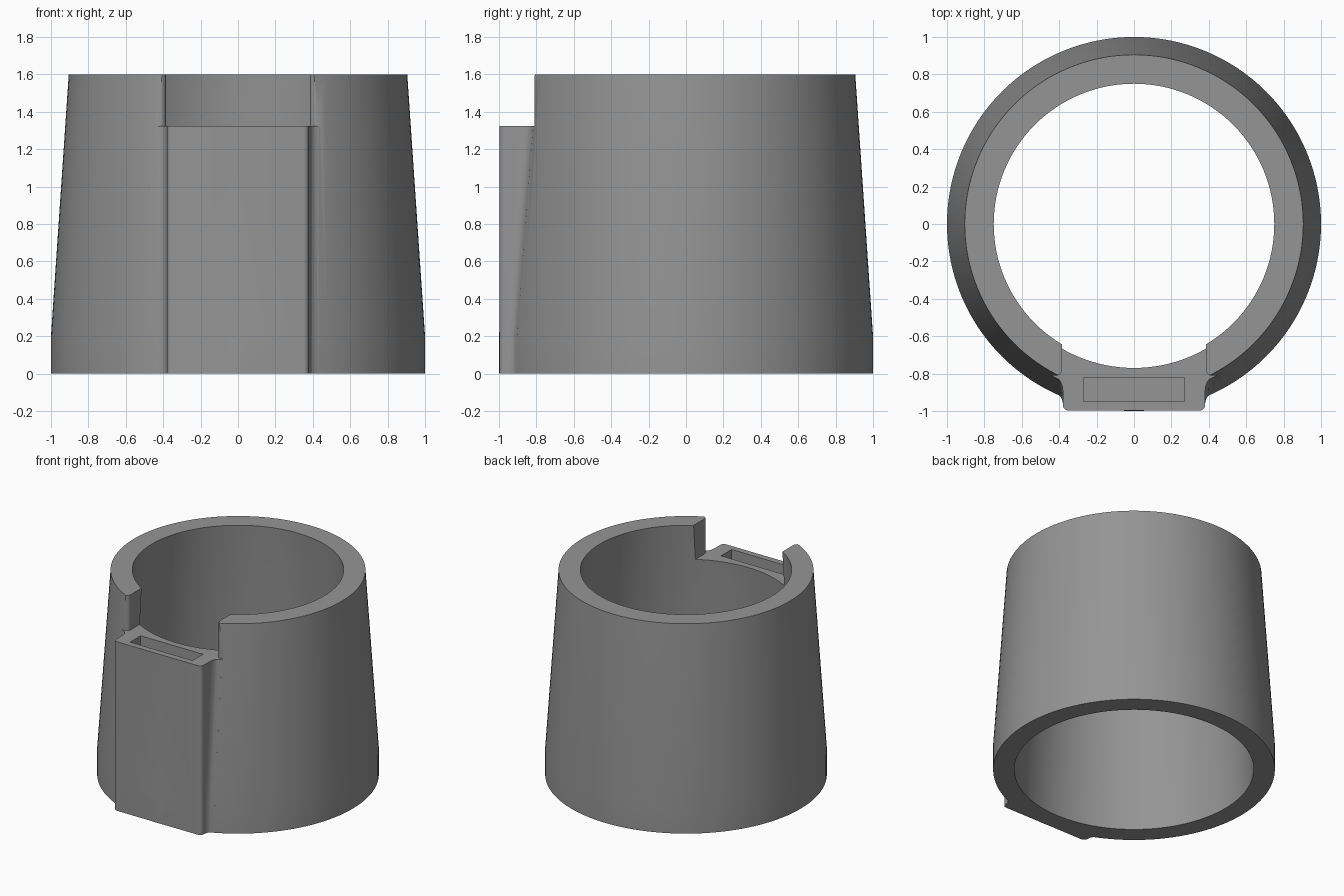
import bpy, bmesh, math

if "Cube" in bpy.data.objects:
    bpy.data.objects.remove(bpy.data.objects["Cube"])

SEG = 128
STEP_Z = 1.325      # height of the notch floor and lug top


def loft(name, sections):
    """Closed solid from a stack of matching rings of (x, y, z)."""
    bm = bmesh.new()
    rings = [[bm.verts.new(p) for p in s] for s in sections]
    n = len(rings[0])
    for a, b in zip(rings, rings[1:]):
        for i in range(n):
            j = (i + 1) % n
            bm.faces.new((a[i], a[j], b[j], b[i]))
    bm.faces.new(rings[0][::-1])
    bm.faces.new(rings[-1])
    bmesh.ops.recalc_face_normals(bm, faces=bm.faces)
    me = bpy.data.meshes.new(name)
    bm.to_mesh(me)
    bm.free()
    ob = bpy.data.objects.new(name, me)
    bpy.context.collection.objects.link(ob)
    return ob


def circle(r, z):
    return [(r * math.cos(2 * math.pi * i / SEG), r * math.sin(2 * math.pi * i / SEG), z)
            for i in range(SEG)]


def mirrored(half, z):
    """Full outline from the right half of a section."""
    return [(x, y, z) for x, y in half] + [(-x, y, z) for x, y in reversed(half)]


def arc(cx, cy, rx, ry, a0, a1, n=6):
    angles = [math.radians(a0 + (a1 - a0) * i / n) for i in range(n + 1)]
    return [(cx + rx * math.cos(a), cy + ry * math.sin(a)) for a in angles]


def combine(target, tool, operation):
    mod = target.modifiers.new(operation.title(), 'BOOLEAN')
    mod.operation, mod.solver, mod.object = operation, 'EXACT', tool
    bpy.context.view_layer.objects.active = target
    bpy.ops.object.modifier_apply(modifier=mod.name)
    bpy.data.objects.remove(tool, do_unlink=True)


def outer_radius(z):
    return 1.0 - 0.095 * max(0, z - 0.2) / 1.4


def lug_section(z):
    """Rounded front corner, straight flank, fillet running into the sleeve."""
    join = -math.sqrt(outer_radius(z) ** 2 - 0.43 ** 2)
    depth = min(0.08, join + 0.965)
    half = arc(0.35, -0.968, 0.03, 0.03, -90, 0)
    half += arc(0.43, join - depth, 0.05, depth, 180, 90)
    half += [(0.43, join + 0.03), (0.36, -0.6)]
    return mirrored(half, z)


# Tapered sleeve with a straight foot
sleeve = loft("sleeve", [circle(outer_radius(z), z) for z in (0, 0.2, 1.6)])

# Flat-fronted lug on the front
lug = loft("lug", [lug_section(z) for z in (0, 0.2, STEP_Z)])
combine(sleeve, lug, 'UNION')

# Tapered bore
bore = loft("bore", [circle(r, z) for r, z in
                     ((0.85, -0.1), (0.85, 0.2), (0.75, 1.6), (0.75, 1.7))])
combine(sleeve, bore, 'DIFFERENCE')

# Notch above the lug, with rounded outer corners
notch_half = [(0.385, -0.5)] + arc(0.415, -0.78, 0.03, 0.03, 180, 270) + [(0.45, -0.81), (0.45, -1.2)]
notch = loft("notch", [mirrored(notch_half, z) for z in (STEP_Z, 1.8)])
combine(sleeve, notch, 'DIFFERENCE')

# Rectangular pocket in the lug top
pocket = loft("pocket", [mirrored([(0.27, -0.95), (0.27, -0.82)], z) for z in (0.9, 1.5)])
combine(sleeve, pocket, 'DIFFERENCE')

# Single grey finish
grey = bpy.data.materials.new("grey")
grey.diffuse_color = (0.3, 0.3, 0.3, 1)
grey.use_nodes = True
grey.node_tree.nodes["Principled BSDF"].inputs["Base Color"].default_value = grey.diffuse_color
sleeve.data.materials.clear()
sleeve.data.materials.append(grey)
for p in sleeve.data.polygons:
    p.material_index = 0

bpy.ops.object.select_all(action='DESELECT')
sleeve.select_set(True)
bpy.context.view_layer.objects.active = sleeve
bpy.ops.object.shade_smooth_by_angle(angle=math.radians(30))
